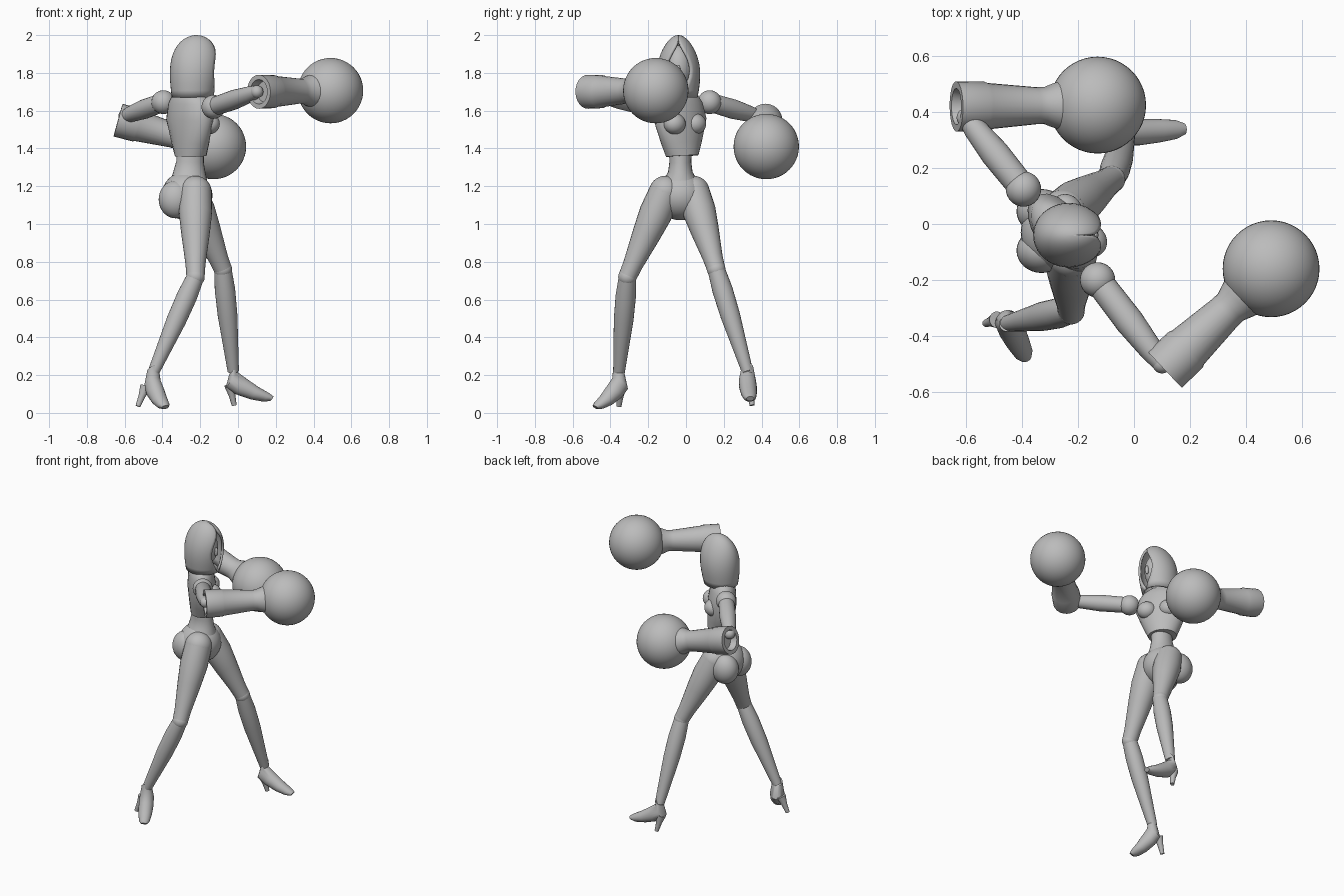
import bpy, bmesh, math
from mathutils import Vector

if "Cube" in bpy.data.objects:
    bpy.data.objects.remove(bpy.data.objects["Cube"], do_unlink=True)

GREY = (0.5, 0.5, 0.5, 1)
UP = Vector((0, 0, 1))
EAST = Vector((1, 0, 0))

grey = bpy.data.materials.new("plain grey")
grey.use_nodes = True
grey.diffuse_color = GREY
grey.node_tree.nodes["Principled BSDF"].inputs["Base Color"].default_value = GREY


def finish(name, bm):
    """Turn a bmesh into a smooth grey object."""
    bmesh.ops.recalc_face_normals(bm, faces=bm.faces[:])
    mesh = bpy.data.meshes.new(name)
    bm.to_mesh(mesh)
    bm.free()
    mesh.materials.append(grey)
    obj = bpy.data.objects.new(name, mesh)
    bpy.context.collection.objects.link(obj)
    bpy.ops.object.select_all(action="DESELECT")
    obj.select_set(True)
    bpy.context.view_layer.objects.active = obj
    bpy.ops.object.shade_smooth_by_angle(angle=math.radians(40))
    return obj


def bridge(bm, rings):
    """Join neighbouring rings of vertices with quads."""
    for low, high in zip(rings, rings[1:]):
        for i in range(len(low) - 1):
            bm.faces.new((low[i], low[i + 1], high[i + 1], high[i]))


def ellipse(bm, centre, across, along, start=0, steps=24):
    """Add an open run of vertices around an ellipse."""
    sweep = (math.tau - 2 * start) / steps
    angles = [start + sweep * k for k in range(steps + 1)]
    return [bm.verts.new(centre + across * math.cos(w) + along * math.sin(w)) for w in angles]


def loft(name, stations, ref):
    """Skin ellipses given as (centre, direction, radius, other radius)."""
    bm = bmesh.new()
    rings = []
    for centre, direction, wide, deep in stations:
        t = direction.normalized()
        a = (ref - t * ref.dot(t)).normalized()
        rings.append(ellipse(bm, centre, a * wide, t.cross(a) * deep))
    bridge(bm, rings)
    for cap in (rings[0], rings[-1]):
        bm.faces.new(cap[:-1])
    bmesh.ops.remove_doubles(bm, verts=bm.verts[:], dist=0.0001)
    return finish(name, bm)


def rod(name, start, end, profile, ref=EAST):
    """Straight part whose profile lists (fraction of length, radius, other radius)."""
    start, end = Vector(start), Vector(end)
    stations = [(start.lerp(end, p[0]), end - start, p[1], p[-1]) for p in profile]
    return loft(name, stations, ref)


def ball(name, centre, size, turn=0, segments=32):
    bm = bmesh.new()
    bmesh.ops.create_uvsphere(bm, u_segments=segments, v_segments=segments // 2, radius=1)
    obj = finish(name, bm)
    obj.location = centre
    obj.scale = size if isinstance(size, tuple) else (size, size, size)
    obj.rotation_euler.z = turn
    return obj


# Torso, with the chest turned between +x and +y
turn = math.radians(39)
forward = Vector((math.cos(turn), math.sin(turn), 0))
side = UP.cross(forward)
rod("chest", (-0.25, -0.02, 1.36), (-0.26, -0.04, 1.71),
    [(0, 0.08, 0.09), (0.2, 0.085, 0.12), (0.55, 0.09, 0.165), (0.8, 0.08, 0.145),
     (0.9, 0.07, 0.12), (1, 0.05, 0.06)], forward)
rod("waist", (-0.26, -0.03, 1.22), (-0.25, -0.03, 1.4),
    [(0, 0.1), (0.3, 0.085, 0.065), (0.6, 0.073, 0.058), (1, 0.07, 0.06)])
rod("neck", (-0.25, -0.04, 1.65), (-0.23, -0.04, 1.8), [(0, 0.05), (1, 0.045)])
ball("pelvis", (-0.27, -0.03, 1.15), (0.135, 0.135, 0.13))
for label, sign in (("left", 1), ("right", -1)):
    ball(label + "_breast", Vector((-0.24, -0.04, 1.53)) + forward * 0.055 + side * sign * 0.07,
         (0.055, 0.06, 0.055), turn)
    ball(label + "_buttock", (-0.33, sign * 0.07 - 0.025, 1.13), (0.09, 0.08, 0.1))

# Hood: domed rings left open around the face, then thickened
bm = bmesh.new()
rings = []
for i in range(15):
    t = math.sin(math.pi / 2 * i / 14.2)
    flare = 0.85 + 0.15 * math.sin(math.pi * t)
    depth = 0.13 * flare * math.sqrt(1 - t ** 6)
    width = 0.12 * flare * math.sqrt(1 - t ** 3)
    gap = 0.02 + 0.6 * max(0, math.sin(math.pi * t * 1.1))
    centre = Vector((-0.24 + 0.02 * t, -0.04, 1.67 + 0.33 * t))
    rings.append(ellipse(bm, centre, EAST * depth, UP.cross(EAST) * width, gap, 32))
bridge(bm, rings)
bm.faces.new(rings[-1])
hood = finish("hood", bm)
thick = hood.modifiers.new("thickness", "SOLIDIFY")
thick.thickness = 0.014
ball("face", (-0.225, -0.04, 1.825), (0.085, 0.075, 0.12))
ball("nose", (-0.14, -0.04, 1.81), (0.014, 0.012, 0.03), segments=16)


# Arms: shoulder ball, tapering upper arm, elbow ball, hollow sleeve and round fist
def arm(label, shoulder, elbow, sleeve, fist):
    ball(label + "_shoulder", shoulder, 0.063)
    ball(label + "_elbow", elbow, 0.034)
    rod(label + "_upper_arm", shoulder, elbow,
        [(0, 0.045), (0.1, 0.05), (0.5, 0.052), (0.85, 0.042), (1, 0.032)], UP)
    rod(label + "_sleeve", sleeve, fist,
        [(0.08, 0.055), (0, 0.065), (0, 0.09), (0.2, 0.088), (0.22, 0.083),
         (0.57, 0.066), (0.62, 0.066), (0.68, 0.078), (0.75, 0.09)], UP)
    ball(label + "_fist", fist, 0.173, segments=48)


arm("right", (-0.13, -0.2, 1.62), (0.1, -0.5, 1.7), (0.11, -0.52, 1.7), (0.49, -0.16, 1.706))
arm("left", (-0.395, 0.125, 1.645), (-0.6, 0.38, 1.57), (-0.635, 0.42, 1.55), (-0.13, 0.425, 1.41))


# Legs: thigh, knee, calf, pump-shaped foot and spike heel
def leg(label, hip, knee, ankle, toe, heel):
    ball(label + "_hip", hip, 0.085)
    ball(label + "_knee", knee, 0.049)
    rod(label + "_thigh", hip, knee,
        [(0, 0.085), (0.25, 0.088), (0.5, 0.075), (0.85, 0.053), (1, 0.048)])
    rod(label + "_calf", knee, ankle,
        [(0, 0.046), (0.2, 0.054), (0.45, 0.052), (0.75, 0.04), (1, 0.03)])
    ankle, heel, step = Vector(ankle), Vector(heel), Vector(toe) - Vector(ankle)
    reach = Vector((step.x, step.y, 0))
    path = [(ankle + reach * f + UP * step.z * drop, step, wide, wide * (1.15 - 0.4 * f))
            for f, drop, wide in [(0, -0.1, 0.032), (-0.05, 0.3, 0.044), (0.2, 0.55, 0.047),
                                  (0.55, 0.8, 0.042), (0.85, 0.95, 0.034), (1, 1, 0.02)]]
    loft(label + "_foot", path, reach.cross(UP))
    top = ankle.lerp(heel, 0.4) - reach * 0.1
    rod(label + "_heel", top, heel, [(0, 0.03), (0.5, 0.018), (1, 0.013)])


leg("right", (-0.225, -0.11, 1.17), (-0.225, -0.31, 0.72), (-0.45, -0.355, 0.21),
    (-0.385, -0.48, 0.03), (-0.53, -0.355, 0.035))
leg("left", (-0.25, 0.04, 1.17), (-0.08, 0.16, 0.76), (-0.025, 0.325, 0.22),
    (0.18, 0.34, 0.075), (-0.02, 0.35, 0.04))
